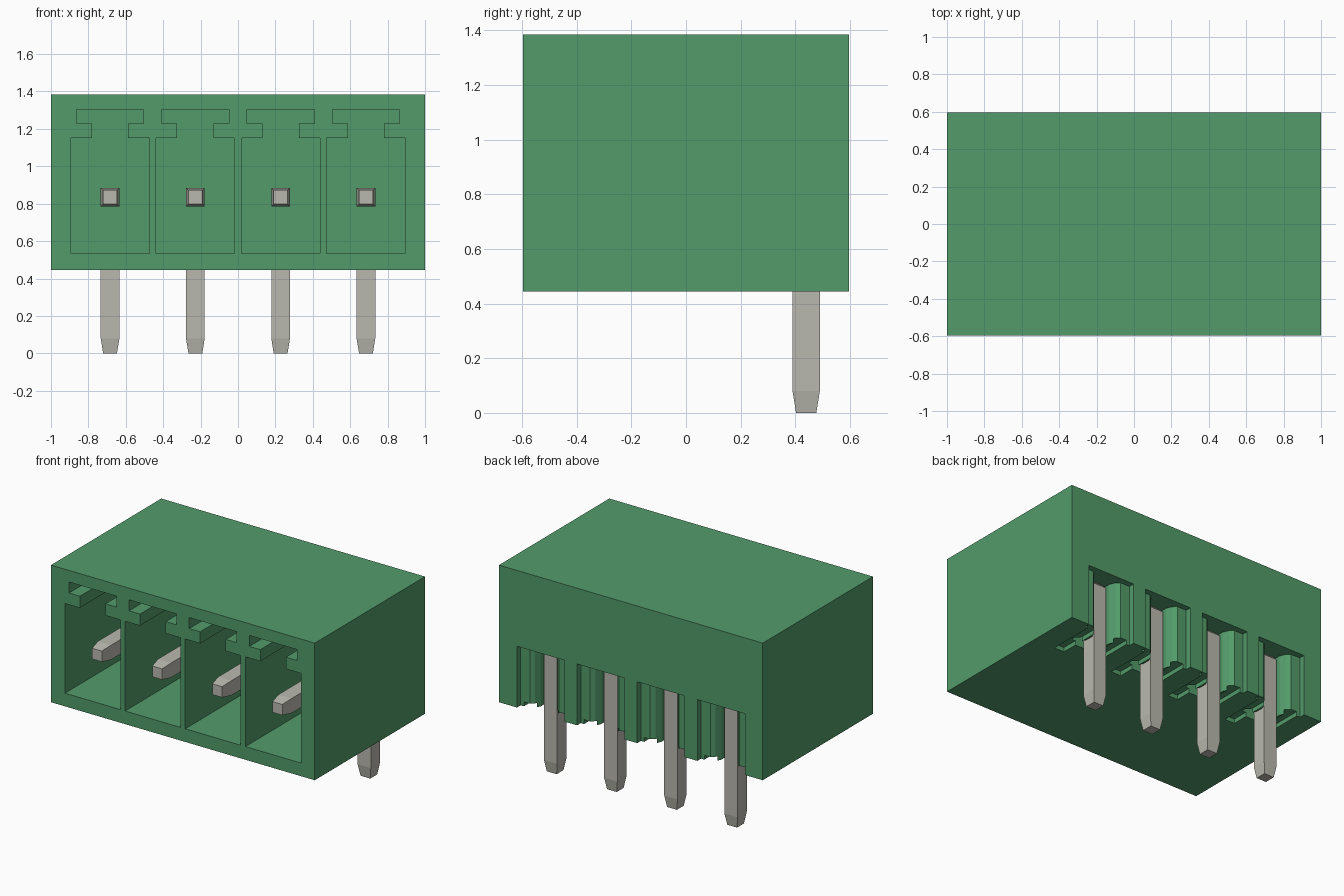
import bpy
import bmesh

if "Cube" in bpy.data.objects:
    bpy.data.objects.remove(bpy.data.objects["Cube"], do_unlink=True)


def material(name, rgb):
    m = bpy.data.materials.new(name)
    m.use_nodes = True
    m.diffuse_color = (*rgb, 1)
    bsdf = m.node_tree.nodes["Principled BSDF"]
    bsdf.inputs["Base Color"].default_value = (*rgb, 1)
    bsdf.inputs["Roughness"].default_value = 0.6
    return m


green = material("green plastic", (0.085, 0.33, 0.145))
metal = material("tinned metal", (0.49, 0.485, 0.43))


def loft(name, rings, mat):
    """Closed solid through rings with equal point counts."""
    bm = bmesh.new()
    loops = [[bm.verts.new(p) for p in ring] for ring in rings]
    n = len(loops[0])
    bm.faces.new(loops[0])
    bm.faces.new(loops[-1])
    for a, b in zip(loops, loops[1:]):
        for i in range(n):
            j = (i + 1) % n
            bm.faces.new((a[i], a[j], b[j], b[i]))
    bmesh.ops.recalc_face_normals(bm, faces=bm.faces)
    mesh = bpy.data.meshes.new(name)
    bm.to_mesh(mesh)
    bm.free()
    mesh.materials.append(mat)
    ob = bpy.data.objects.new(name, mesh)
    bpy.context.collection.objects.link(ob)
    return ob


def prism_y(name, pts, y0, y1, mat):
    return loft(name, [[(x, y, z) for x, z in pts] for y in (y0, y1)], mat)


def prism_z(name, pts, z0, z1, mat):
    return loft(name, [[(x, y, z) for x, y in pts] for z in (z0, z1)], mat)


def rect(a0, a1, b0, b1):
    return [(a0, b0), (a1, b0), (a1, b1), (a0, b1)]


def mirrored(half, cx):
    """Right half outline mirrored across cx."""
    return [(cx + x, v) for x, v in half] + [(cx - x, v) for x, v in reversed(half)]


def cut(target, cutter):
    cutter.hide_render = True
    mod = target.modifiers.new("cut", "BOOLEAN")
    mod.operation = "DIFFERENCE"
    mod.solver = "EXACT"
    mod.object = cutter
    bpy.context.view_layer.objects.active = target
    bpy.ops.object.modifier_apply(modifier=mod.name)
    bpy.data.objects.remove(cutter, do_unlink=True)


# Housing block
housing = prism_y("housing", rect(-1, 1, 0.445, 1.385), -0.597, 0.597, green)

# Keyed plug opening, as x and z
socket_half = [(0.21, 0.535), (0.21, 1.15), (0.097, 1.15), (0.097, 1.23),
               (0.18, 1.23), (0.18, 1.305)]
# Rear pin slot with shoulders and gripping columns, as x and y
slot_half = [(0.18, 0.65), (0.18, 0.557), (0.11, 0.557), (0.085, 0.535),
             (0.068, 0.495), (0.068, 0.44), (0.085, 0.40), (0.11, 0.38),
             (0.11, 0.35)]
# Bent pin: upper/outer (y, z), lower/inner (y, z), half width
pin_rings = [((-0.55, 0.872), (-0.55, 0.798), 0.037),
             ((-0.47, 0.885), (-0.47, 0.785), 0.05),
             ((0.44, 0.885), (0.385, 0.785), 0.05),
             ((0.49, 0.835), (0.39, 0.78), 0.05),
             ((0.49, 0.08), (0.39, 0.08), 0.05),
             ((0.477, 0.0), (0.403, 0.0), 0.037)]

for i in range(4):
    cx = (i - 1.5) * 0.456
    cut(housing, prism_y("socket_cutter", mirrored(socket_half, cx), -0.7, 0.2, green))
    cut(housing, prism_z("slot_cutter", mirrored(slot_half, cx), 0.35, 0.865, green))
    # Shallow grooves under the base
    for s in (-1, 1):
        xs = sorted((cx + s * 0.08, cx + s * 0.155))
        cut(housing, prism_z("groove_cutter", rect(*xs, 0.24, 0.565), 0.35, 0.475, green))
    loft(f"pin_{i + 1}",
         [[(cx - w, *a), (cx + w, *a), (cx + w, *b), (cx - w, *b)]
          for a, b, w in pin_rings], metal)
